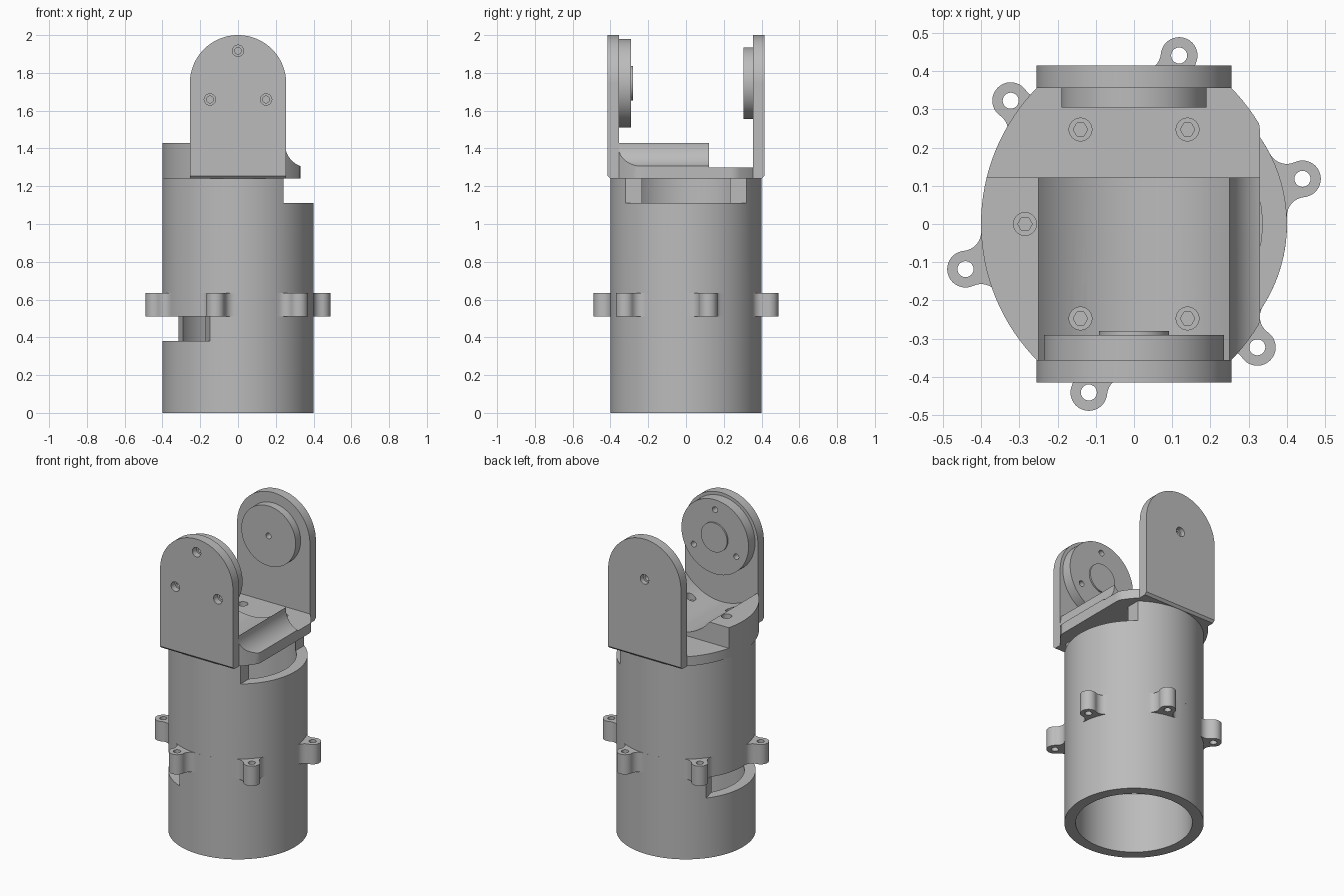
import bpy, bmesh
from math import sin, cos, pi, radians, acos, atan2, sqrt
from mathutils import Matrix, Vector

cube = bpy.data.objects.get("Cube")
if cube:
    bpy.data.objects.remove(cube, do_unlink=True)

grey = bpy.data.materials.new("machined_grey")
grey.use_nodes = True
tone = (0.5, 0.5, 0.5, 1)
grey.diffuse_color = tone
grey.node_tree.nodes["Principled BSDF"].inputs["Base Color"].default_value = tone


def arc(cx, cy, r, a0, a1, n):
    """Points along an arc, angles in radians."""
    return [(cx + r * cos(a0 + (a1 - a0) * i / n),
             cy + r * sin(a0 + (a1 - a0) * i / n)) for i in range(n + 1)]


def circle(cx, cy, r, n=96):
    return arc(cx, cy, r, 0, 2 * pi, n)[:-1]


def prism(name, pts, lo, hi, axis="z", bevel_y=None):
    """Extrude an outline along z (points are x, y) or y (points are x, z)."""
    place = (lambda p, h: (p[0], p[1], h)) if axis == "z" else (lambda p, h: (p[0], h, p[1]))
    bm = bmesh.new()
    face = bm.faces.new([bm.verts.new(place(p, lo)) for p in pts])
    out = bmesh.ops.extrude_face_region(bm, geom=[face])
    offset = Vector(place((0, 0), hi - lo))
    bmesh.ops.translate(bm, vec=offset,
                        verts=[v for v in out["geom"] if isinstance(v, bmesh.types.BMVert)])
    bmesh.ops.recalc_face_normals(bm, faces=bm.faces[:])
    if bevel_y is not None:
        bottom = min(v.co.z for v in bm.verts)
        edges = [e for e in bm.edges if all(
            abs(v.co.z - bottom) < 1e-4 and abs(v.co.y - bevel_y) < 1e-4 for v in e.verts)]
        bmesh.ops.bevel(bm, geom=edges, offset=0.014, segments=1, affect="EDGES")
    mesh = bpy.data.meshes.new(name)
    bm.to_mesh(mesh)
    bm.free()
    mesh.materials.append(grey)
    obj = bpy.data.objects.new(name, mesh)
    bpy.context.collection.objects.link(obj)
    return obj


def activate(obj):
    bpy.ops.object.select_all(action="DESELECT")
    obj.select_set(True)
    bpy.context.view_layer.objects.active = obj


def cut(obj, *cutters):
    """Subtract each cutter, then discard it."""
    activate(obj)
    for c in cutters:
        c.hide_render = True
        mod = obj.modifiers.new("cut", "BOOLEAN")
        mod.operation, mod.solver, mod.object = "DIFFERENCE", "EXACT", c
        bpy.ops.object.modifier_apply(modifier=mod.name)
        bpy.data.objects.remove(c, do_unlink=True)


def finish(obj):
    activate(obj)
    bpy.ops.object.shade_smooth_by_angle(angle=radians(30))


def rect(x0, x1, y0, y1):
    return [(x0, y0), (x1, y0), (x1, y1), (x0, y1)]


R, BORE, FLAT = 0.4, 0.335, 0.24


def access_window(angle, lo, hi):
    """Box that slices one side off a tube along a flat."""
    box = prism("window_cutter", rect(FLAT, 0.6, -0.5, 0.5), lo, hi)
    box.data.transform(Matrix.Rotation(radians(angle), 4, "Z"))
    return box


# Lower tube, open at the bottom, with a side window under the ring
lower = prism("lower_tube", circle(0, 0, R), 0, 0.51)
cut(lower, prism("bore", circle(0, 0, BORE), -0.1, 0.6), access_window(195, 0.38, 0.6))
finish(lower)

# Mounting ring with six filleted lugs
LUG_D, LUG_R, FIL = 0.456, 0.048, 0.05
a, b = R + FIL, LUG_R + FIL
theta = acos((a * a + LUG_D ** 2 - b * b) / (2 * a * LUG_D))
fx, fy = a * cos(theta), a * sin(theta)
phi = atan2(fy, fx - LUG_D)
half = arc(LUG_D, 0, LUG_R, 0, phi, 12)
half += arc(fx, fy, FIL, phi - pi, theta - pi, 8)[1:] if phi > theta else []
half += arc(0, 0, R, theta, pi / 6, 6)[1:]
lug = [(x, -y) for x, y in reversed(half)][1:] + half[1:]
outline = []
for k in range(6):
    t = radians(15 + 60 * k)
    outline += [(x * cos(t) - y * sin(t), x * sin(t) + y * cos(t)) for x, y in lug]
ring = prism("mounting_ring", outline, 0.51, 0.635)
cut(ring, prism("bore", circle(0, 0, BORE), 0.57, 0.7),
    *[prism("hole", circle(LUG_D * cos(t), LUG_D * sin(t), 0.021, 24), 0.4, 0.7)
      for t in (radians(15 + 60 * k) for k in range(6))])
finish(ring)

# Upper tube with a window at its top edge
upper = prism("upper_tube", circle(0, 0, R), 0.635, 1.24)
cut(upper, prism("bore", circle(0, 0, BORE), 0.5, 1.3), access_window(0, 1.11, 1.3))
finish(upper)

# Saddle: bowed base with a raised cradle block, trough and scooped side
BASE, TOP, END = 1.24, 1.43, 0.36
BOW = 0.507
sweep = atan2(END, sqrt(BOW ** 2 - END ** 2))
left = arc(BOW - R, 0, BOW, pi - sweep, pi + sweep, 32)
right = [(min(-x, 0.33), -y) for x, y in left]
saddle = prism("saddle", left + right, BASE, TOP)
cutters = [prism("step", rect(-0.6, 0.6, 0.122, 0.6), 1.3, 1.6),
           prism("trough", circle(0, 1.63, 0.32), -0.5, 0.3, "y"),
           prism("scoop", circle(0.37, 1.42, 0.12, 64), -0.5, 0.3, "y")]
screws = [(sx * 0.14, sy * 0.247, 1.27 if sy > 0 else 1.31) for sx in (-1, 1) for sy in (-1, 1)]
for x, y, seat in screws + [(-0.285, 0, 1.4)]:
    cutters += [prism("head", circle(x, y, 0.03, 24), seat, 1.6),
                prism("socket", circle(x, y, 0.019, 6), seat - 0.02, 1.6)]
cut(saddle, *cutters)
finish(saddle)

# Upright arms with rounded tops
AXIS, W = 1.745, 0.255
arm = [(-W, BASE), (W, BASE)] + arc(0, AXIS, W, 0, pi, 48)
front_arm = prism("front_arm", arm, -0.415, -0.355, "y", bevel_y=-0.415)
back_arm = prism("back_arm", arm, 0.355, 0.415, "y", bevel_y=0.415)

# Pivot discs on the inner faces
front_disc = prism("front_disc", circle(0, AXIS, 0.235), -0.355, -0.29, "y")
front_boss = prism("front_boss", circle(0, AXIS, 0.092, 48), -0.29, -0.28, "y")
back_disc = prism("back_disc", circle(0, AXIS, 0.19), 0.305, 0.355, "y")

# Screw holes through arms and discs
for t in (radians(90 + 120 * k) for k in range(3)):
    x, z = 0.172 * cos(t), AXIS + 0.172 * sin(t)
    cut(front_arm, prism("head", circle(x, z, 0.03, 24), -0.5, -0.375, "y"),
        prism("hole", circle(x, z, 0.018, 24), -0.5, -0.2, "y"))
    cut(front_disc, prism("hole", circle(x, z, 0.018, 24), -0.5, -0.2, "y"))
cut(back_arm, prism("head", circle(0, AXIS, 0.03, 24), 0.385, 0.5, "y"),
    prism("hole", circle(0, AXIS, 0.018, 24), 0.2, 0.5, "y"))
cut(back_disc, prism("hole", circle(0, AXIS, 0.018, 24), 0.2, 0.5, "y"))
for part in (front_arm, back_arm, front_disc, front_boss, back_disc):
    finish(part)
